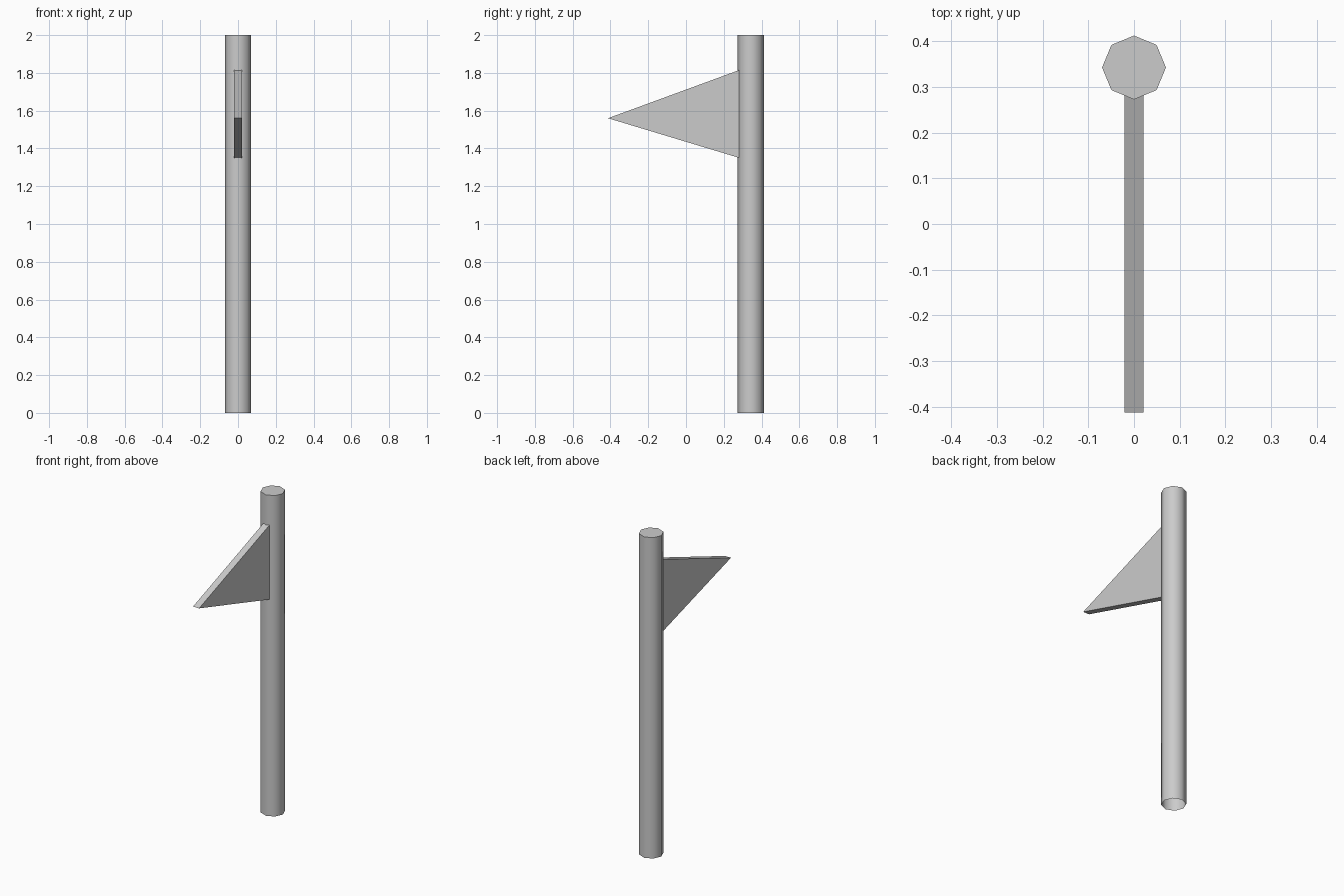
import bpy, bmesh, math

if "Cube" in bpy.data.objects:
    bpy.data.objects.remove(bpy.data.objects["Cube"])

POLE_Y, R, H = 0.343, 0.07, 2.0


def make_object(name, bm):
    bmesh.ops.recalc_face_normals(bm, faces=bm.faces)
    mesh = bpy.data.meshes.new(name)
    bm.to_mesh(mesh)
    bm.free()
    obj = bpy.data.objects.new(name, mesh)
    bpy.context.collection.objects.link(obj)
    return obj


def extrude_profile(bm, points, vec):
    face = bm.faces.new([bm.verts.new(p) for p in points])
    ext = bmesh.ops.extrude_face_region(bm, geom=[face], use_keep_orig=True)
    verts = [g for g in ext["geom"] if isinstance(g, bmesh.types.BMVert)]
    bmesh.ops.translate(bm, verts=verts, vec=vec)
    return face


# Pole: smooth eight-sided tube, capped on top and open underneath
bm = bmesh.new()
ring = [(R * math.cos(i * math.tau / 8), POLE_Y + R * math.sin(i * math.tau / 8), 0)
        for i in range(8)]
bottom = extrude_profile(bm, ring, (0, 0, H))
bmesh.ops.recalc_face_normals(bm, faces=bm.faces)
bmesh.ops.delete(bm, geom=[bottom], context='FACES_ONLY')
pole = make_object("pole", bm)
bpy.context.view_layer.objects.active = pole
pole.select_set(True)
bpy.ops.object.shade_smooth_by_angle(angle=math.radians(50))

# Pennant: thin triangular slab meeting the pole
bm = bmesh.new()
T = 0.021
extrude_profile(bm, [(-T, -0.413, 1.56), (-T, 0.282, 1.35), (-T, 0.282, 1.815)],
                (2 * T, 0, 0))
make_object("pennant", bm)
